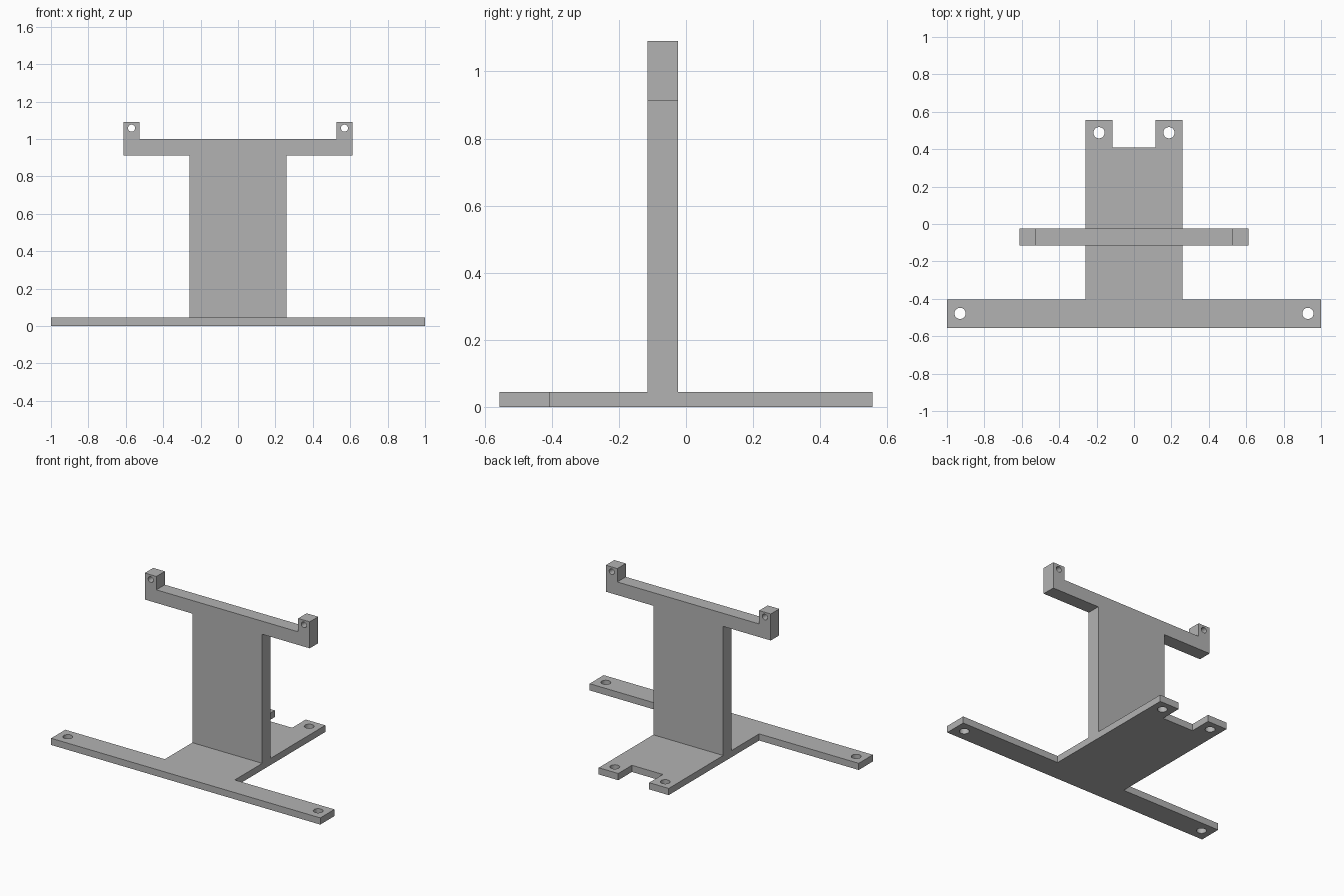
import bpy
import math

cube = bpy.data.objects.get("Cube")
if cube:
    bpy.data.objects.remove(cube, do_unlink=True)

grey = bpy.data.materials.new("plain grey")
grey.use_nodes = True
colour = (0.45, 0.45, 0.45, 1)
grey.diffuse_color = colour
grey.node_tree.nodes["Principled BSDF"].inputs["Base Color"].default_value = colour


def add_loop(curve, points):
    spline = curve.splines.new("POLY")
    spline.points.add(len(points) - 1)
    for p, (x, y) in zip(spline.points, points):
        p.co = (x, y, 0, 1)
    spline.use_cyclic_u = True
    spline.use_smooth = False


def plate(name, half, holes, thickness, location, tilt=0):
    """Flat plate from a half outline mirrored in x, with mirrored round holes."""
    curve = bpy.data.curves.new(name, "CURVE")
    curve.dimensions = "2D"
    curve.fill_mode = "BOTH"
    curve.extrude = thickness / 2
    add_loop(curve, half + [(-x, y) for x, y in reversed(half)])
    for hx, hy, r in holes:
        for side in (-1, 1):
            ring = [2 * math.pi * i / 32 for i in range(32)]
            add_loop(curve, [(side * hx + r * math.cos(a), hy + r * math.sin(a)) for a in ring])
    temp = bpy.data.objects.new(name + "_outline", curve)
    bpy.context.collection.objects.link(temp)
    bpy.context.view_layer.update()
    graph = bpy.context.evaluated_depsgraph_get()
    mesh = bpy.data.meshes.new_from_object(temp.evaluated_get(graph))
    bpy.data.objects.remove(temp, do_unlink=True)

    mesh.name = name
    mesh.materials.clear()
    mesh.materials.append(grey)
    obj = bpy.data.objects.new(name, mesh)
    bpy.context.collection.objects.link(obj)
    obj.location = location
    obj.rotation_euler.x = tilt
    for face in mesh.polygons:
        face.use_smooth = False
    return obj


# Base: wide front bar, centre plate, notched back with two tabs
base_half = [(1, -0.555), (1, -0.405), (0.26, -0.405), (0.26, 0.555),
             (0.115, 0.555), (0.115, 0.41)]
plate("base_plate", base_half, [(0.93, -0.478, 0.03), (0.187, 0.488, 0.03)],
      0.045, (0, 0, 0.0225))

# Upright: column with side arms ending in drilled ears
upright_half = [(0.26, 0.045), (0.26, 0.912), (0.613, 0.912), (0.613, 1.09),
                (0.527, 1.09), (0.527, 1)]
plate("upright_bracket", upright_half, [(0.569, 1.058, 0.019)],
      0.09, (0, -0.069, 0), math.pi / 2)
